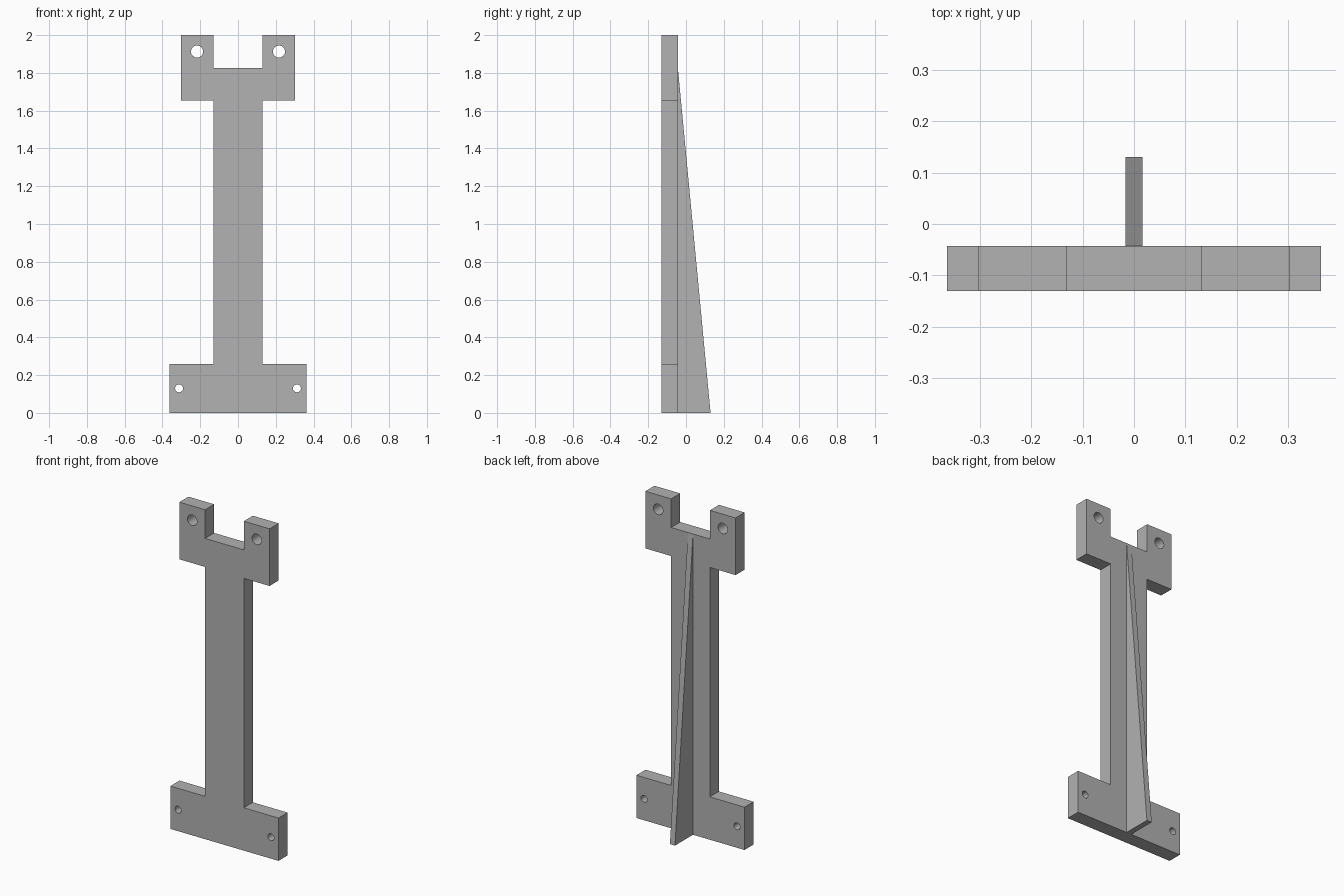
import bpy, bmesh
from math import sin, cos, pi

cube = bpy.data.objects.get("Cube")
if cube:
    bpy.data.objects.remove(cube, do_unlink=True)

GREY = (0.445, 0.445, 0.445, 1)
grey = bpy.data.materials.new("plain grey")
grey.use_nodes = True
grey.diffuse_color = GREY
grey.node_tree.nodes["Principled BSDF"].inputs["Base Color"].default_value = GREY

FRONT, BACK, RIB_BACK = -0.13, -0.043, 0.13
NOTCH_Z = 1.826


def make_object(name, bm):
    bmesh.ops.recalc_face_normals(bm, faces=bm.faces)
    mesh = bpy.data.meshes.new(name)
    bm.to_mesh(mesh)
    bm.free()
    mesh.materials.append(grey)
    obj = bpy.data.objects.new(name, mesh)
    bpy.context.collection.objects.link(obj)
    return obj


def prism(name, points, offset):
    """Solid made by sweeping a flat outline along an offset."""
    bm = bmesh.new()
    face = bm.faces.new([bm.verts.new(p) for p in points])
    grown = bmesh.ops.extrude_face_region(bm, geom=[face])["geom"]
    verts = [v for v in grown if isinstance(v, bmesh.types.BMVert)]
    bmesh.ops.translate(bm, verts=verts, vec=offset)
    return make_object(name, bm)


# Plate: wide foot, narrow neck and forked head, mirrored about x = 0
half = [(0.363, 0), (0.363, 0.26), (0.13, 0.26), (0.13, 1.653),
        (0.303, 1.653), (0.303, 2), (0.13, 2), (0.13, NOTCH_Z)]
outline = half + [(-x, z) for x, z in reversed(half)]
plate = prism("mounting_plate", [(x, FRONT, z) for x, z in outline],
              (0, BACK - FRONT, 0))

# Screw holes through both foot ends and both head lugs
cutters = []
for x, z, r in ((0.312, 0.13, 0.021), (0.217, 1.913, 0.032)):
    for side in (-1, 1):
        ring = [(side * x + r * cos(2 * pi * i / 32), FRONT - 0.05,
                 z + r * sin(2 * pi * i / 32)) for i in range(32)]
        cutter = prism("hole_cutter", ring, (0, 0.2, 0))
        cutter.hide_render = True
        cut = plate.modifiers.new("screw_hole", "BOOLEAN")
        cut.operation = "DIFFERENCE"
        cut.solver = "EXACT"
        cut.object = cutter
        cutters.append(cutter)

bpy.ops.object.select_all(action="DESELECT")
plate.select_set(True)
bpy.context.view_layer.objects.active = plate
for name in [m.name for m in plate.modifiers]:
    bpy.ops.object.modifier_apply(modifier=name)
bpy.ops.object.shade_smooth_by_angle(angle=pi / 6)
for cutter in cutters:
    bpy.data.objects.remove(cutter, do_unlink=True)

# Tapered stiffening rib on the back
RIB = 0.017
prism("back_rib", [(-RIB, BACK, 0), (-RIB, RIB_BACK, 0), (-RIB, BACK, NOTCH_Z)],
      (2 * RIB, 0, 0))
